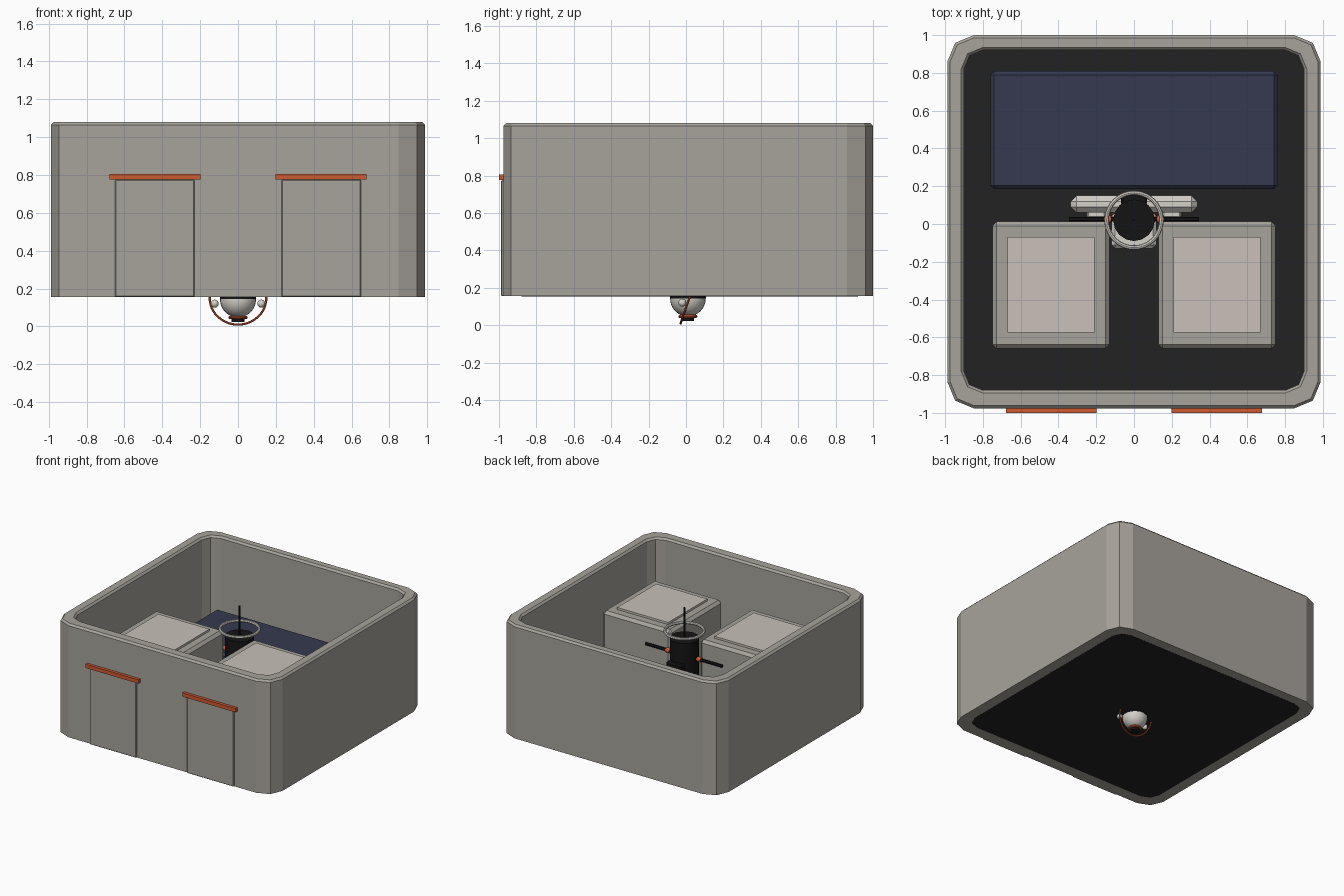
import bpy, bmesh, math
from mathutils import Vector, Matrix

if "Cube" in bpy.data.objects:
    bpy.data.objects.remove(bpy.data.objects["Cube"], do_unlink=True)


def material(name, rgb):
    m = bpy.data.materials.new(name)
    m.use_nodes = True
    m.diffuse_color = (*rgb, 1)
    m.node_tree.nodes["Principled BSDF"].inputs["Base Color"].default_value = (*rgb, 1)
    return m


STONE = material("warm grey", (0.39, 0.37, 0.33))
PAD = material("pale beige", (0.58, 0.53, 0.49))
ORANGE = material("burnt orange", (0.62, 0.10, 0.03))
BLUE = material("navy blue", (0.035, 0.042, 0.08))
FLOOR = material("charcoal", (0.016, 0.016, 0.016))
BLACK = material("black", (0.007, 0.007, 0.007))
WHITE = material("off white", (0.66, 0.63, 0.58))


def finish(name, bm, mat, smooth=False):
    bmesh.ops.recalc_face_normals(bm, faces=bm.faces)
    mesh = bpy.data.meshes.new(name)
    bm.to_mesh(mesh)
    bm.free()
    mesh.materials.append(mat)
    ob = bpy.data.objects.new(name, mesh)
    bpy.context.collection.objects.link(ob)
    if smooth:
        bpy.ops.object.select_all(action="DESELECT")
        ob.select_set(True)
        bpy.context.view_layer.objects.active = ob
        bpy.ops.object.shade_smooth_by_angle()
    return ob


def box(name, lo, hi, mat, bevel=0):
    lo, hi = Vector(lo), Vector(hi)
    bm = bmesh.new()
    bmesh.ops.create_cube(bm, size=1)
    bmesh.ops.scale(bm, vec=hi - lo, verts=bm.verts)
    bmesh.ops.translate(bm, vec=(lo + hi) / 2, verts=bm.verts)
    if bevel:
        bmesh.ops.bevel(bm, geom=bm.edges[:], offset=bevel, segments=1, affect="EDGES")
    return finish(name, bm, mat)


def tube(name, center, radius, depth, mat, sides=24, axis="Z"):
    bm = bmesh.new()
    bmesh.ops.create_cone(bm, cap_ends=True, segments=sides, radius1=radius, radius2=radius, depth=depth)
    if axis == "X":
        bmesh.ops.rotate(bm, matrix=Matrix.Rotation(math.pi / 2, 3, "Y"), verts=bm.verts)
    bmesh.ops.translate(bm, vec=center, verts=bm.verts)
    return finish(name, bm, mat, True)


def ball(name, center, radius, mat):
    bm = bmesh.new()
    bmesh.ops.create_uvsphere(bm, u_segments=24, v_segments=16, radius=radius)
    bmesh.ops.translate(bm, vec=center, verts=bm.verts)
    return finish(name, bm, mat, True)


def ring(name, center, major, minor, mat, tilt=0):
    bpy.ops.mesh.primitive_torus_add(location=center, rotation=(math.radians(tilt), 0, 0),
                                     major_radius=major, minor_radius=minor,
                                     major_segments=40, minor_segments=8)
    ob = bpy.context.object
    ob.name = name
    ob.data.materials.append(mat)
    bpy.ops.object.shade_smooth_by_angle()


def outline(bm, half_x, half_y, cy, radius, z, steps):
    """Rounded rectangle loop of vertices."""
    verts = []
    for k, (sx, sy) in enumerate([(1, 1), (-1, 1), (-1, -1), (1, -1)]):
        for i in range(steps + 1):
            a = math.pi / 2 * (k + i / steps)
            verts.append(bm.verts.new((sx * (half_x - radius) + radius * math.cos(a),
                                       cy + sy * (half_y - radius) + radius * math.sin(a), z)))
    return verts


def bridge(bm, a, b):
    for i in range(len(a)):
        j = (i + 1) % len(a)
        bm.faces.new((a[i], a[j], b[j], b[i]))


# Hollow enclosure wall with chamfered rim
BASE, TOP, RIM = 0.155, 1.08, 0.015
bm = bmesh.new()
OUT, IN = (0.988, 0.988, 0.012), (0.9, 0.9, 0.02)
loops = []
for (hx, hy, cy), r, inset, z in [(OUT, 0.14, 0, BASE), (OUT, 0.14, 0, TOP - RIM), (OUT, 0.14, -RIM, TOP),
                                  (IN, 0.1, RIM, TOP), (IN, 0.1, 0, TOP - RIM), (IN, 0.1, 0, BASE)]:
    loops.append(outline(bm, hx + inset, hy + inset, cy, r + inset, z, 2))
for a, b in zip(loops, loops[1:] + loops[:1]):
    bridge(bm, a, b)
finish("enclosure_wall", bm, STONE)

# Floor slab
bm = bmesh.new()
low = outline(bm, 0.9, 0.9, 0.02, 0.1, BASE - 0.001, 2)
high = outline(bm, 0.9, 0.9, 0.02, 0.1, BASE + 0.025, 2)
bridge(bm, low, high)
bm.faces.new(low)
bm.faces.new(high)
finish("floor", bm, FLOOR)

# Paired front doors, awnings and padded blocks
for side, s in (("left", 1), ("right", -1)):
    def mirrored(name, x0, x1, y0, y1, z0, z1, mat, bevel=0):
        xs = sorted((s * x0, s * x1))
        box(f"{side}_{name}", (xs[0], y0, z0), (xs[1], y1, z1), mat, bevel)
    mirrored("door", 0.23, 0.65, -0.988, -0.96, BASE, 0.775, STONE, 0.005)
    mirrored("awning", 0.198, 0.678, -1.0, -0.96, 0.775, 0.806, ORANGE)
    mirrored("block", 0.13, 0.75, -0.66, 0.012, 0.17, 0.845, STONE, 0.022)
    mirrored("block_pad", 0.21, 0.67, -0.575, -0.07, 0.83, 0.862, PAD)
    mirrored("bench_leg", 0.15, 0.25, 0.03, 0.1, 0.16, 0.32, WHITE, 0.01)
    # Arms and ears of the centre unit
    tube(f"{side}_arm", (s * 0.21, 0.025, 0.69), 0.012, 0.27, BLACK, 12, "X")
    tube(f"{side}_arm_collar", (s * 0.14, 0.025, 0.69), 0.019, 0.035, ORANGE, 16, "X")
    ball(f"{side}_ear", (s * 0.123, -0.02, 0.12), 0.021, WHITE)

# Low platform at the back
box("back_platform", (-0.76, 0.185, 0.17), (0.76, 0.81, 0.55), BLUE, 0.02)

# Pale bench behind the centre unit
box("bench", (-0.335, 0.06, 0.26), (0.335, 0.15, 0.38), WHITE, 0.03)
box("bench_front", (-0.12, -0.13, 0.2), (0.12, 0.06, 0.36), WHITE, 0.02)

# Centre unit: column, pack, ring and mast
tube("column", (0, 0.02, 0.53), 0.11, 0.6, BLACK, 16)
box("back_pack", (-0.07, 0.1, 0.5), (0.07, 0.16, 0.67), BLACK, 0.01)
ring("top_ring", (0, 0.02, 0.885), 0.145, 0.012, WHITE)
tube("mast", (0, 0.02, 0.95), 0.007, 0.25, BLACK, 8)

# Pod under the floor
ball("pod", (0, 0.01, 0.142), 0.095, WHITE)
tube("pod_band", (0, 0.01, 0.15), 0.096, 0.012, BLACK)
tube("pod_nozzle", (0, 0.01, 0.037), 0.034, 0.03, BLACK, 16)
ring("nozzle_ring", (0, 0.01, 0.047), 0.042, 0.009, ORANGE)
ring("pod_hoop", (0, 0.02, 0.151), 0.15, 0.006, ORANGE, 71)
